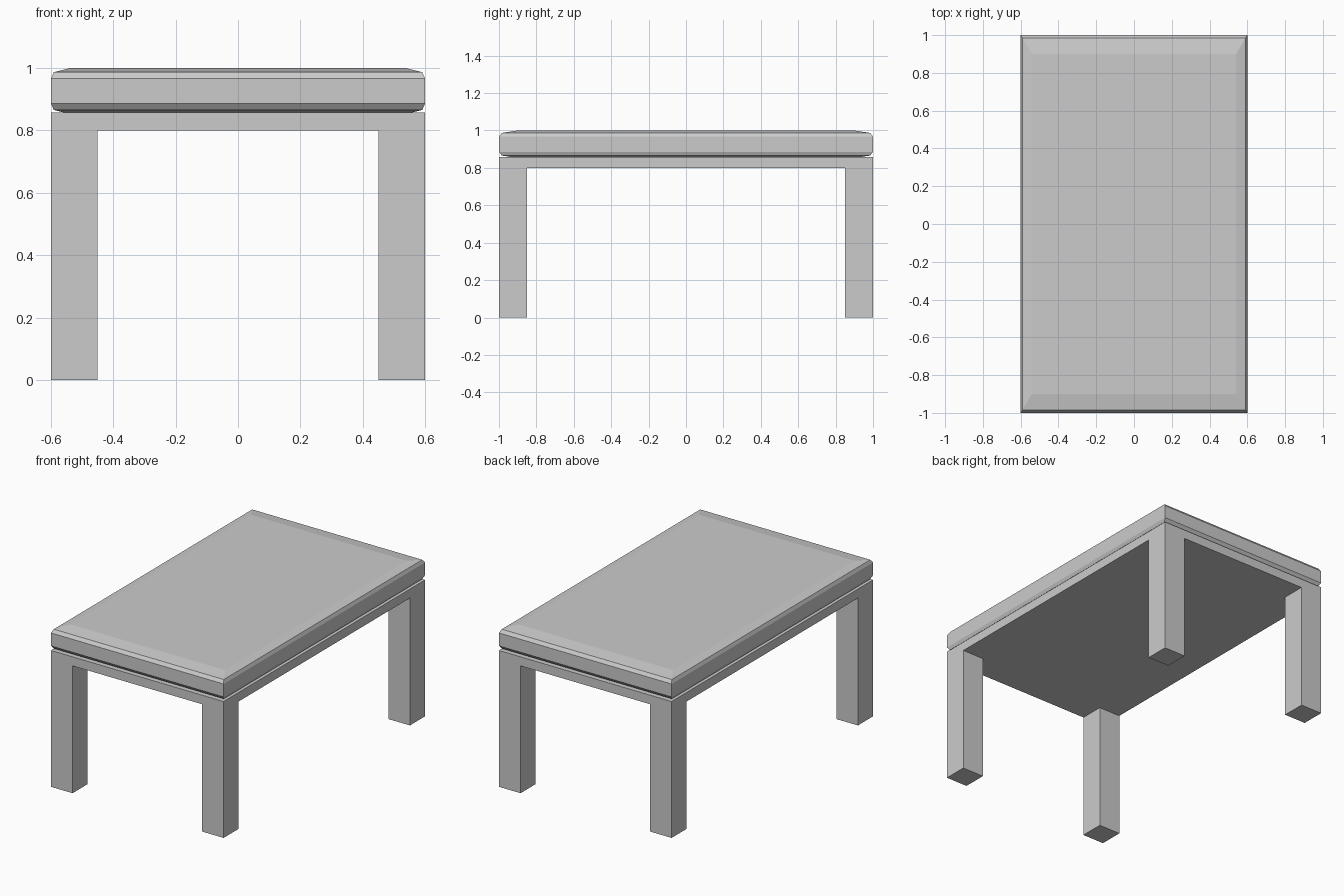
import bpy, bmesh

if "Cube" in bpy.data.objects:
    bpy.data.objects.remove(bpy.data.objects["Cube"])

HX, HY = 0.6, 1.0   # half width and half length
LEG = 0.15
FRAME_BOTTOM, FRAME_TOP = 0.80, 0.857


def finish(name, bm):
    bmesh.ops.recalc_face_normals(bm, faces=bm.faces)
    mesh = bpy.data.meshes.new(name)
    bm.to_mesh(mesh)
    bm.free()
    obj = bpy.data.objects.new(name, mesh)
    bpy.context.collection.objects.link(obj)
    return obj


def box(name, x0, x1, y0, y1, z0, z1):
    bm = bmesh.new()
    bmesh.ops.create_cube(bm, size=1)
    bmesh.ops.scale(bm, vec=(x1 - x0, y1 - y0, z1 - z0), verts=bm.verts)
    bmesh.ops.translate(bm, vec=((x0 + x1) / 2, (y0 + y1) / 2, (z0 + z1) / 2), verts=bm.verts)
    return finish(name, bm)


def stacked_slab(name, rings):
    """Rectangular slab lofted through (scale, z) rings."""
    bm = bmesh.new()
    loops = [[bm.verts.new((sx * HX * s, sy * HY * s, z))
              for sx, sy in ((-1, -1), (1, -1), (1, 1), (-1, 1))]
             for s, z in rings]
    for a, b in zip(loops, loops[1:]):
        for i in range(4):
            j = (i + 1) % 4
            bm.faces.new((a[i], a[j], b[j], b[i]))
    bm.faces.new(loops[0][::-1])
    bm.faces.new(loops[-1])
    return finish(name, bm)


# Padded top with softened upper and lower edges
stacked_slab("cushion_top", [(0.9, 0.853), (0.985, 0.866), (1.0, 0.886),
                             (1.0, 0.967), (0.985, 0.987), (0.9, 1.0)])

# Thin frame under the top
box("frame", -HX, HX, -HY, HY, FRAME_BOTTOM, FRAME_TOP)

# Four square corner legs
for side, sx in (("left", -1), ("right", 1)):
    for end, sy in (("front", -1), ("back", 1)):
        xs = sorted((sx * HX, sx * (HX - LEG)))
        ys = sorted((sy * HY, sy * (HY - LEG)))
        box(f"{end}_{side}_leg", *xs, *ys, 0, FRAME_BOTTOM)
